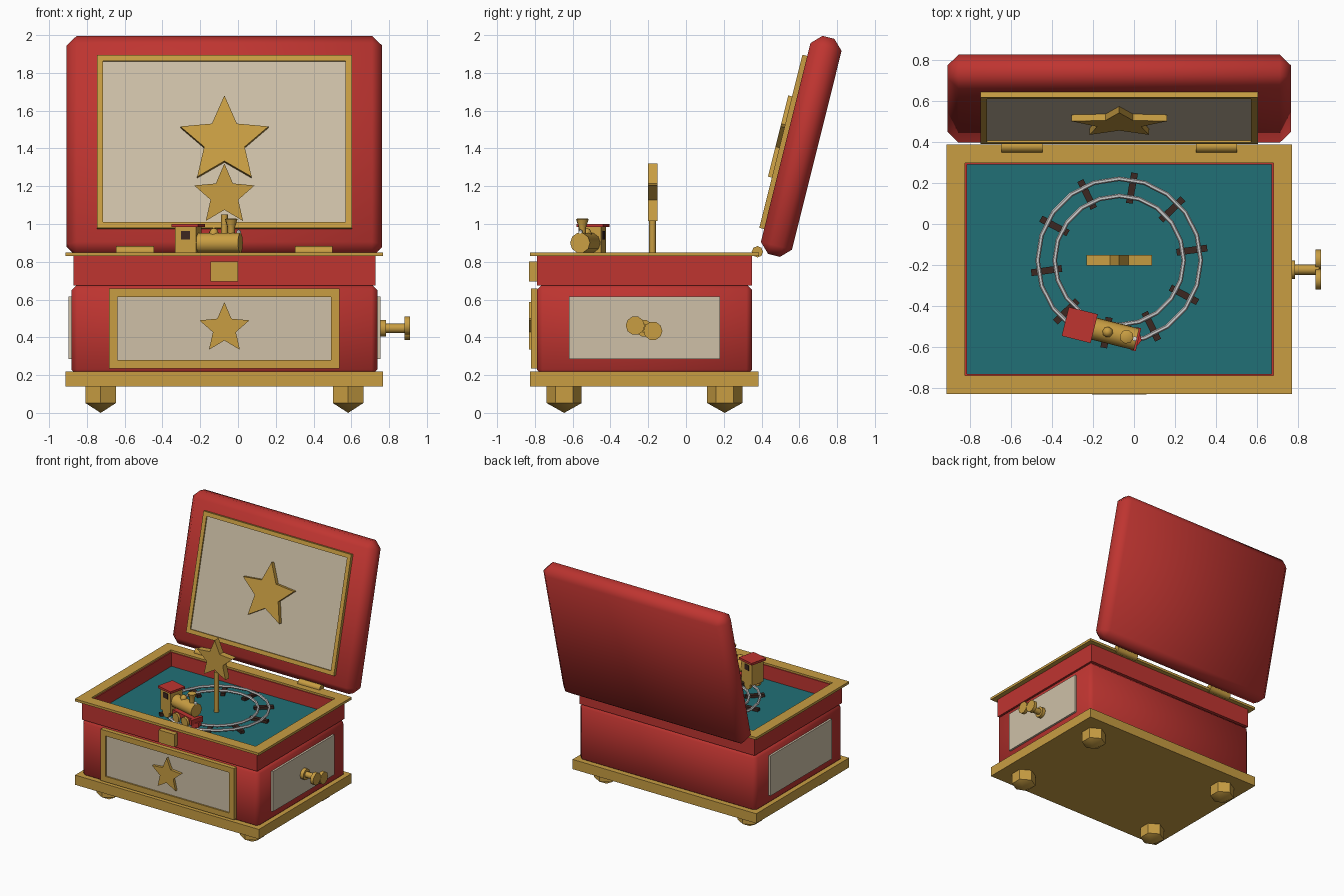
import bpy, bmesh
from math import pi, sin, cos, radians
from mathutils import Matrix, Vector

if "Cube" in bpy.data.objects:
    bpy.data.objects.remove(bpy.data.objects["Cube"])

CX, CY = -0.072, -0.22          # centre of the box


def material(name, rgb):
    m = bpy.data.materials.new(name)
    m.diffuse_color = (*rgb, 1)
    m.use_nodes = True
    m.node_tree.nodes["Principled BSDF"].inputs["Base Color"].default_value = m.diffuse_color
    return m


RED = material("red", (0.52, 0.035, 0.03))
GOLD = material("gold", (0.58, 0.34, 0.055))
CREAM = material("cream", (0.62, 0.53, 0.39))
TEAL = material("teal", (0.015, 0.16, 0.18))
DARK = material("dark_wood", (0.045, 0.02, 0.015))
WHITE = material("lamp_white", (0.85, 0.85, 0.8))


def T(x, y, z):
    return Matrix.Translation((x, y, z))


def R(deg, axis):
    return Matrix.Rotation(radians(deg), 4, axis)


UP = R(90, 'X')                 # stands a flat shape up, extruding toward the front


def finish(name, bm, mat, M):
    bmesh.ops.remove_doubles(bm, verts=bm.verts, dist=1e-5)
    bmesh.ops.recalc_face_normals(bm, faces=bm.faces)
    me = bpy.data.meshes.new(name)
    bm.to_mesh(me)
    bm.free()
    if mat:
        me.materials.append(mat)
    ob = bpy.data.objects.new(name, me)
    ob.matrix_world = M
    bpy.context.collection.objects.link(ob)
    return ob


def box(name, M, size, mat, bevel=0):
    bm = bmesh.new()
    bmesh.ops.create_cube(bm, size=1, matrix=Matrix.Diagonal((*size, 1)))
    if bevel:
        bmesh.ops.bevel(bm, geom=bm.edges[:], offset=bevel, segments=1, affect='EDGES')
    return finish(name, bm, mat, M)


def lathe(name, M, profile, sides, mat, closed=False):
    """Spin (radius, height) points about local z."""
    bm = bmesh.new()
    rings = [[bm.verts.new((r * sin(2 * pi * i / sides), r * cos(2 * pi * i / sides), z))
              for i in range(sides)] for r, z in profile]
    pairs = list(zip(rings, rings[1:] + rings[:1]))
    for a, b in pairs if closed else pairs[:-1]:
        for i in range(sides):
            j = (i + 1) % sides
            bm.faces.new((a[i], a[j], b[j], b[i]))
    if not closed:
        for k in (0, -1):
            if profile[k][0] > 1e-4:
                bm.faces.new(rings[k])
    return finish(name, bm, mat, M)


def cyl(name, M, r, h, sides, mat):
    return lathe(name, M, [(r, -h / 2), (r, h / 2)], sides, mat)


def prism(name, M, pts, depth, mat):
    bm = bmesh.new()
    f = bm.faces.new([bm.verts.new((x, y, 0)) for x, y in pts])
    ext = bmesh.ops.extrude_face_region(bm, geom=[f])
    bmesh.ops.translate(bm, vec=(0, 0, depth),
                        verts=[g for g in ext["geom"] if isinstance(g, bmesh.types.BMVert)])
    return finish(name, bm, mat, M)


def star(name, M, r, depth):
    pts = [((r if k % 2 == 0 else r * 0.46) * sin(k * pi / 5),
            (r if k % 2 == 0 else r * 0.46) * cos(k * pi / 5)) for k in range(10)]
    return prism(name, M, pts, depth, GOLD)


def frame(name, M, hx, hy, w, depth, mat):
    """Rectangular ring, outer half sizes hx, hy, border width w."""
    bm = bmesh.new()
    loops = []
    for d, z in ((0, 0), (0, depth), (w, depth), (w, 0)):
        loops.append([bm.verts.new((sx * (hx - d), sy * (hy - d), z))
                      for sx, sy in ((-1, -1), (1, -1), (1, 1), (-1, 1))])
    for a, b in zip(loops, loops[1:] + loops[:1]):
        for i in range(4):
            j = (i + 1) % 4
            bm.faces.new((a[i], a[j], b[j], b[i]))
    return finish(name, bm, mat, M)


# Base, feet and body
for i, (x, y) in enumerate([(sx, sy) for sx in (-0.655, 0.655) for sy in (-0.425, 0.425)]):
    lathe(f"foot_{i + 1}", T(CX + x, CY + y, 0),
          [(0, 0), (0.093, 0.052), (0.093, 0.145)], 6, GOLD)
box("base_plate", T(CX, CY, 0.18), (1.68, 1.21, 0.08), GOLD)
box("lower_body", T(CX, CY, 0.44), (1.62, 1.14, 0.48), RED, 0.03)
frame("upper_wall", T(CX, CY, 0.675), 0.8, 0.57, 0.06, 0.16, RED)
frame("top_rim", T(CX, CY, 0.83), 0.84, 0.607, 0.09, 0.02, GOLD)
box("scene_floor", T(CX, CY, 0.70), (1.49, 1.03, 0.04), TEAL)

# Front panel with star, and latch
front = CY - 0.57
frame("front_frame", T(CX, front + 0.005, 0.447) @ UP, 0.61, 0.212, 0.045, 0.035, GOLD)
box("front_panel", T(CX, front - 0.003, 0.447), (1.14, 0.03, 0.35), CREAM)
star("front_star", T(CX, front - 0.012, 0.447) @ UP, 0.139, 0.028)
box("latch", T(CX, front - 0.015, 0.748), (0.145, 0.05, 0.105), GOLD)

# Side panels
for side, s in (("left", -1), ("right", 1)):
    box(f"{side}_panel", T(CX + s * 0.81, CY, 0.45), (0.033, 0.80, 0.33), CREAM)

# Winding key on the right side
key = T(0, -0.222, 0.448)
cyl("key_collar", key @ T(0.768, 0, 0) @ R(90, 'Y'), 0.045, 0.03, 10, GOLD)
cyl("key_shaft", key @ T(0.82, 0, 0) @ R(90, 'Y'), 0.025, 0.16, 8, GOLD)
for i, s in enumerate((-1, 1)):
    cyl(f"key_wing_{i + 1}", key @ T(0.896, s * 0.047, -s * 0.014) @ R(90, 'Y'),
        0.05, 0.028, 10, GOLD)

# Hinges
for side, s in (("left", -1), ("right", 1)):
    cyl(f"{side}_hinge", T(CX + s * 0.473, 0.378, 0.853) @ R(90, 'Y'), 0.03, 0.2, 8, GOLD)

# Open lid: local y is thickness, local z is height
lid = T(CX, 0.61, 1.411) @ R(-14, 'X')
box("lid", lid, (1.67, 0.17, 1.19), RED, 0.053)
frame("lid_frame", lid @ T(0, -0.08, 0) @ UP, 0.675, 0.472, 0.033, 0.031, GOLD)
box("lid_panel", lid @ T(0, -0.085, 0), (1.30, 0.03, 0.89), CREAM)
star("lid_star", lid @ T(0, -0.095, 0) @ UP, 0.245, 0.037)

# Centre star on its post
SY = -0.177
cyl("star_post", T(CX, SY, 0.885), 0.018, 0.33, 8, GOLD)
star("centre_star", T(CX, SY + 0.025, 1.152) @ UP, 0.168, 0.05)

# Circular track
track = T(CX, SY, 0)
for name, r in (("inner_rail", 0.314), ("outer_rail", 0.397)):
    ring = [(r + 0.011 * cos(k * pi / 3), 0.75 + 0.011 * sin(k * pi / 3)) for k in range(6)]
    lathe(name, track, ring, 20, None, closed=True)
for i in range(10):
    box(f"track_tie_{i + 1}", track @ R(8 + 36 * i, 'Z') @ T(0.357, 0, 0.73),
        (0.15, 0.033, 0.025), DARK)

# Locomotive: local x is forward, heading along the track
loco = track @ R(-104, 'Z') @ T(0.352, 0, 0) @ R(90, 'Z')
box("loco_chassis", loco @ T(0, 0, 0.82), (0.33, 0.075, 0.035), RED)
box("loco_cab", loco @ T(-0.11, 0, 0.897), (0.115, 0.115, 0.18), GOLD)
box("loco_roof", loco @ T(-0.11, 0, 0.992), (0.145, 0.145, 0.018), RED)
box("cab_side_window", loco @ T(-0.11, 0, 0.94), (0.05, 0.12, 0.045), DARK)
cyl("loco_boiler", loco @ T(0.06, 0, 0.90) @ R(90, 'Y'), 0.054, 0.23, 10, GOLD)
lathe("loco_chimney", loco @ T(0.125, 0, 0),
      [(0.02, 0.93), (0.02, 0.98), (0.034, 1.025), (0.026, 1.03)], 8, GOLD)
lathe("loco_dome", loco @ T(0.03, 0, 0),
      [(0.026, 0.935), (0.026, 0.955), (0.018, 0.972), (0, 0.979)], 8, GOLD)
lathe("loco_lamp", loco @ T(0.165, 0, 0.957),
      [(0, -0.014), (0.012, -0.007), (0.012, 0.007), (0, 0.014)], 8, WHITE)
box("loco_bumper", loco @ T(0.172, 0, 0.815), (0.025, 0.115, 0.045), RED)
prism("loco_cowcatcher", loco @ T(0.175, 0, 0.765),
      [(0, -0.05), (0.025, 0), (0, 0.05)], 0.04, RED)
for i, x in enumerate((-0.11, 0.0, 0.10)):
    for side, s in (("left", 1), ("right", -1)):
        cyl(f"loco_{side}_wheel_{i + 1}", loco @ T(x, s * 0.045, 0.795) @ R(90, 'X'),
            0.038, 0.02, 10, GOLD)

# Smooth shading over the chamfers and round parts
bpy.ops.object.select_all(action='SELECT')
bpy.context.view_layer.objects.active = bpy.data.objects["lid"]
bpy.ops.object.shade_smooth_by_angle(angle=radians(50))
